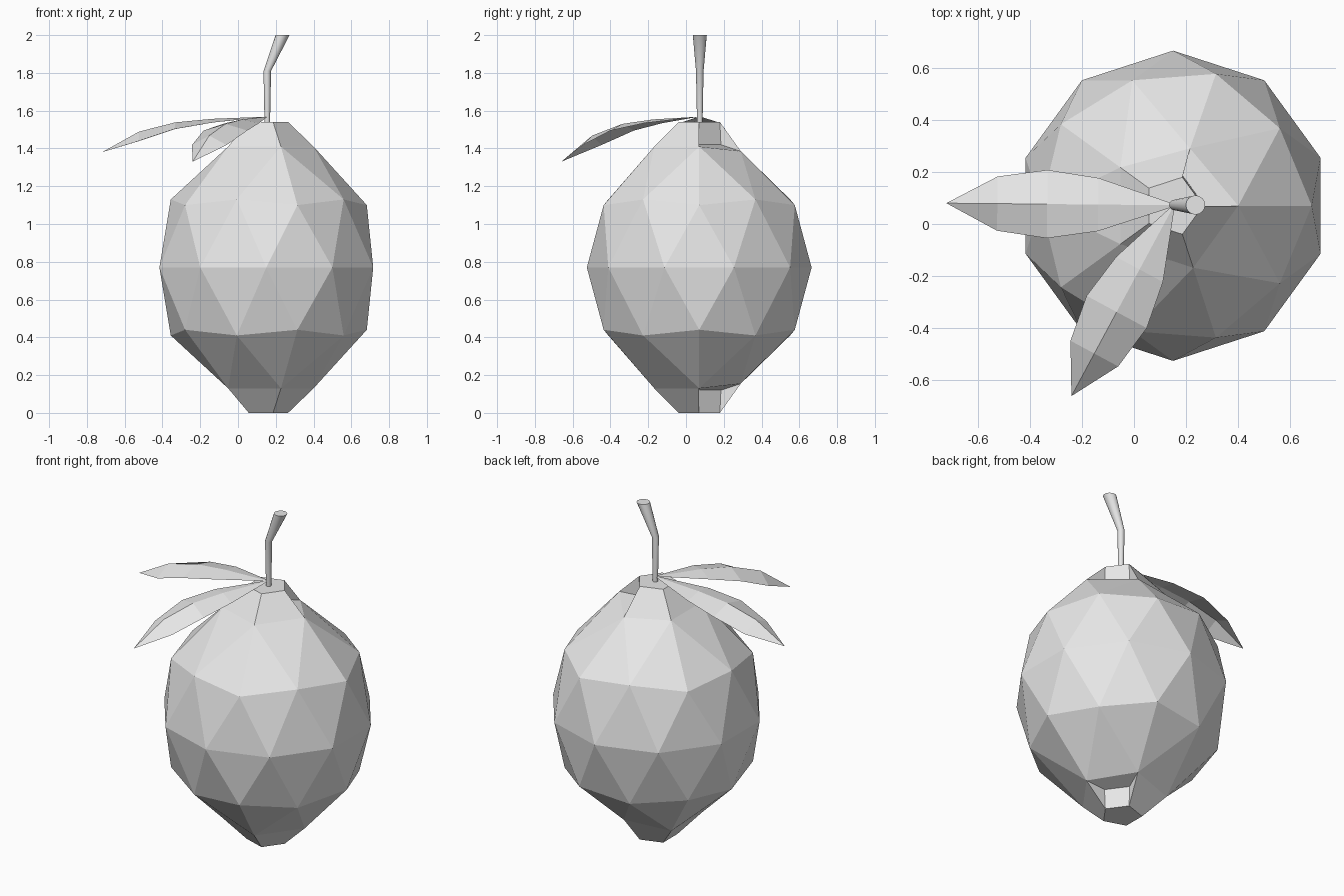
import bpy, bmesh
from math import cos, sin, radians
from mathutils import Vector

cube = bpy.data.objects.get("Cube")
if cube:
    bpy.data.objects.remove(cube)

# Single plain material
grey = bpy.data.materials.new("plain_grey")
grey.use_nodes = True
COLOUR = (0.8, 0.8, 0.8, 1)
grey.diffuse_color = COLOUR
grey.node_tree.nodes["Principled BSDF"].inputs["Base Color"].default_value = COLOUR


def finish(name, bm, location=(0, 0, 0)):
    bmesh.ops.recalc_face_normals(bm, faces=bm.faces)
    mesh = bpy.data.meshes.new(name)
    bm.to_mesh(mesh)
    bm.free()
    mesh.materials.append(grey)
    obj = bpy.data.objects.new(name, mesh)
    obj.location = location
    bpy.context.collection.objects.link(obj)
    return obj


def ring(bm, radius, z, count, start=0, centre=(0, 0)):
    angles = [radians(start + 360 * i / count) for i in range(count)]
    return [bm.verts.new((centre[0] + radius * cos(a), centre[1] + radius * sin(a), z))
            for a in angles]


# Fruit body: faceted upper half, mirrored below
bm = bmesh.new()
cap = ring(bm, 0.115, 0.77, 5)
neck = ring(bm, 0.25, 0.64, 5)
shoulder = ring(bm, 0.532, 0.33, 5)
between = ring(bm, 0.506, 0.36, 5, 36)
equator = ring(bm, 0.595, 0, 10, 18)
neck[1].co = (0.065, 0.22, 0.615)
bm.faces.new(cap)
# Notch under one side of the cap
notch = [bm.verts.new((v.co.x * 1.05, v.co.y * 1.05, 0.65)) for v in cap[:2]]
for k in range(5):
    n = (k + 1) % 5
    e0, e1, before = equator[2 * k], equator[2 * k + 1], equator[2 * k - 1]
    if k == 0:
        faces = [(cap[0], notch[0], notch[1], cap[1]),
                 (notch[0], neck[0], neck[1], notch[1]),
                 (cap[0], neck[0], notch[0]), (cap[1], notch[1], neck[1])]
    else:
        faces = [(cap[k], neck[k], neck[n], cap[n])]
    faces += [(neck[k], between[k], neck[n]),
              (neck[k], shoulder[k], between[k]),
              (neck[n], between[k], shoulder[n]),
              (shoulder[k], before, e0),
              (shoulder[k], e0, between[k]),
              (between[k], e0, e1),
              (between[k], e1, shoulder[n])]
    for f in faces:
        bm.faces.new(f)
# Make the open half point outwards before mirroring
body = finish("fruit_body", bm, (0.15, 0.07, 0.77))
mirror = body.modifiers.new("lower_half", "MIRROR")
mirror.use_axis = (False, False, True)

# Bent stem, widening to the top
SIDES = 16
bm = bmesh.new()
rings = [ring(bm, r, z, SIDES, 0, (x, 0.073))
         for x, z, r in [(0.155, 1.5, 0.014), (0.155, 1.81, 0.02), (0.236, 2.0, 0.037)]]
for low, high in zip(rings, rings[1:]):
    for i in range(SIDES):
        j = (i + 1) % SIDES
        bm.faces.new((low[i], low[j], high[j], high[i]))
bm.faces.new(rings[0])
bm.faces.new(rings[-1])
stem = finish("stem", bm)
bpy.ops.object.select_all(action="DESELECT")
bpy.context.view_layer.objects.active = stem
stem.select_set(True)
bpy.ops.object.shade_smooth_by_angle(angle=radians(28))


# Folded leaves: position along leaf, half width, share of droop, edge drop
LEAF_ROWS = [(0, 0.006, 0, 0), (0.33, 0.102, 0.06, 0.02),
             (0.555, 0.131, 0.16, 0.035), (0.775, 0.104, 0.42, 0.05)]


def leaf(name, base, tip):
    base, tip = Vector(base), Vector(tip)
    run = tip - base
    side = Vector((-run.y, run.x, 0)).normalized()
    bm = bmesh.new()
    rows = []
    for t, half, droop, edge in LEAF_ROWS:
        mid = Vector((base.x + run.x * t, base.y + run.y * t, base.z + run.z * droop))
        rows.append([bm.verts.new(mid + side * half * s - Vector((0, 0, edge * abs(s))))
                     for s in (-1, 0, 1)])
    end = bm.verts.new(tip)
    for a, b in zip(rows, rows[1:]):
        for i in range(2):
            bm.faces.new((a[i], a[i + 1], b[i + 1], b[i]))
    for i in range(2):
        bm.faces.new((rows[-1][i], rows[-1][i + 1], end))
    return finish(name, bm)


leaf("side_leaf", (0.15, 0.072, 1.568), (-0.72, 0.08, 1.38))
leaf("front_leaf", (0.15, 0.065, 1.568), (-0.24, -0.66, 1.33))
